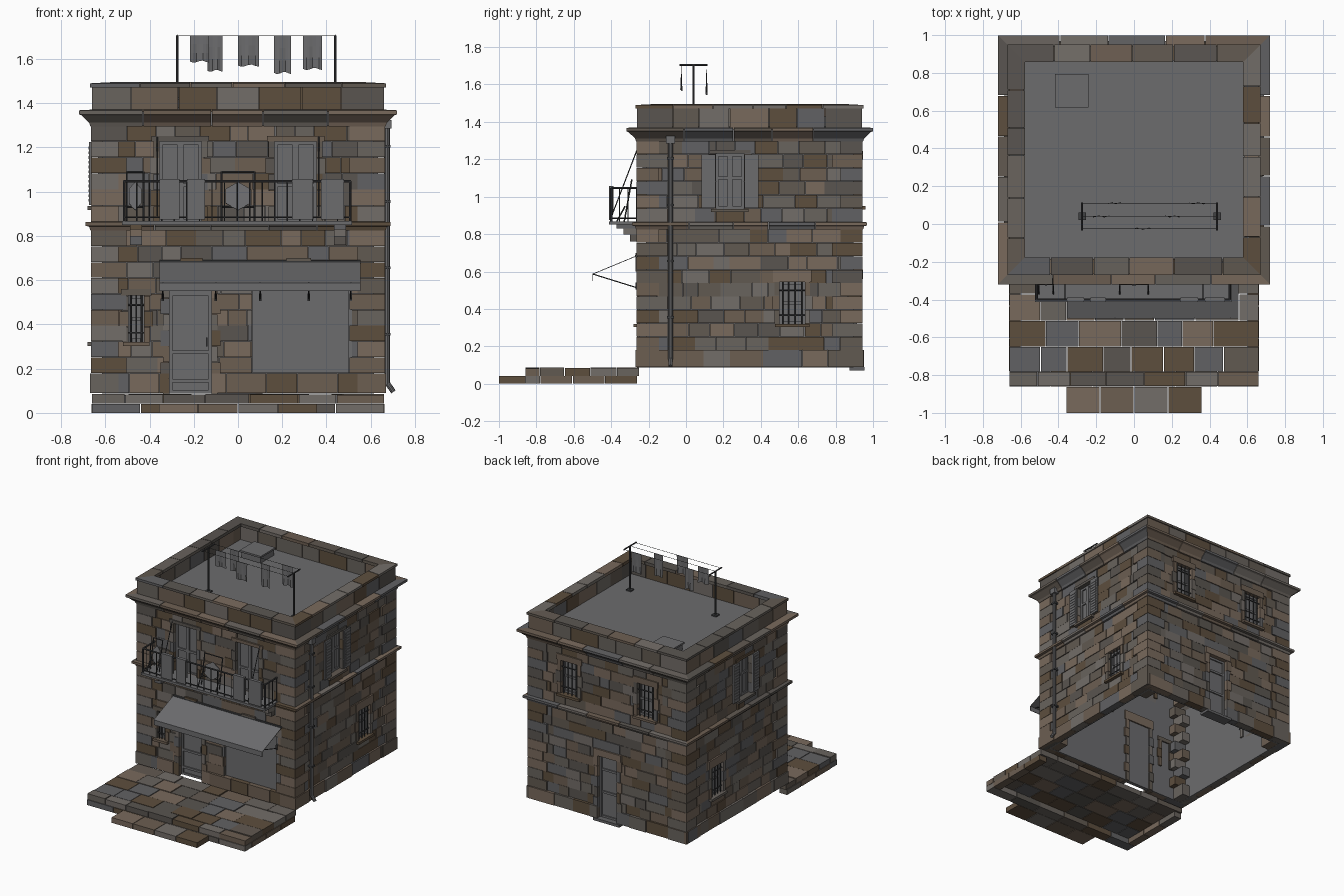
import bpy, bmesh, math, random
from mathutils import Vector, Matrix

if "Cube" in bpy.data.objects:
    bpy.data.objects.remove(bpy.data.objects["Cube"])
random.seed(7)
R = random.uniform
GREY, IRON, STONES = 0, 1, range(2, 10)
COLS = [(.15, .15, .155), (.05, .052, .055), (.15, .112, .083), (.19, .142, .107), (.12, .12, .125),
        (.11, .077, .048), (.14, .125, .11), (.17, .153, .138), (.10, .09, .08), (.12, .10, .082)]
MATS = []
for i, c in enumerate(COLS):
    m = bpy.data.materials.new("grey" if i == 0 else "iron" if i == 1 else "stone_%d" % i)
    m.diffuse_color = (*c, 1)
    m.use_nodes = True
    m.node_tree.nodes["Principled BSDF"].inputs["Base Color"].default_value = m.diffuse_color
    MATS.append(m)
PARTS = {}
HX, Y0, Y1 = .655, -.255, .935          # nominal wall planes
FACE = {"front": lambda u, d, z: Vector((u, Y0 - d, z)), "back": lambda u, d, z: Vector((u, Y1 + d, z)),
        "right": lambda u, d, z: Vector((HX + d, u, z)), "left": lambda u, d, z: Vector((-HX - d, u, z))}


def part(name):
    return PARTS.setdefault(name, bmesh.new())


def stone():
    return random.choice(STONES)


def box(name, a, b, m=GREY):
    a, b = Vector(a), Vector(b)
    s = b - a
    mat = Matrix.Translation((a + b) / 2) @ Matrix.Diagonal((abs(s.x), abs(s.y), abs(s.z), 1))
    r = bmesh.ops.create_cube(part(name), size=1, matrix=mat)
    for f in {f for v in r["verts"] for f in v.link_faces}:
        f.material_index = m


def fbox(name, face, u0, u1, d0, d1, z0, z1, m=GREY):
    box(name, FACE[face](u0, d0, z0), FACE[face](u1, d1, z1), m)


def rod(name, p, q, r, m=IRON, n=8):
    p, q = Vector(p), Vector(q)
    mat = Matrix.Translation((p + q) / 2) @ (q - p).to_track_quat('Z', 'Y').to_matrix().to_4x4()
    res = bmesh.ops.create_cone(part(name), cap_ends=True, segments=n, radius1=r, radius2=r,
                                depth=(q - p).length, matrix=mat)
    for f in {f for v in res["verts"] for f in v.link_faces}:
        f.material_index = m


def cut(q, h):
    u0, u1, a, b = q
    l, r, s, t = h
    if r <= u0 or l >= u1 or t <= a or s >= b:
        return [q]
    m, n = max(u0, l), min(u1, r)
    out = [(u0, m, a, b), (n, u1, a, b), (m, n, a, s), (m, n, t, b)]
    return [o for o in out if o[1] - o[0] > .006 and o[3] - o[2] > .006]


def wall(face, z0, z1, n, holes, wmin=.08, wmax=.17, d=0):
    """Random ashlar courses with the openings left out."""
    ua, ub = (-.65, .65) if face in ("front", "back") else (Y0 + .005, Y1 - .005)
    h = (z1 - z0) / n
    for i in range(n):
        u = ua
        while u < ub - .001:
            v = u + R(wmin, wmax)
            if ub - v < .05:
                v = ub
            cells = [(u, v, z0 + i * h, z0 + i * h + h)]
            for hole in holes:
                cells = [c for q in cells for c in cut(q, hole)]
            m, dd = stone(), d + R(-.004, .004)
            for c in cells:
                fbox(face + "_wall_stones", face, c[0] + .001, c[1] - .001, -.045, dd, c[2] + .001, c[3] - .001, m)
            u = v


def moulding(name, prof, n):
    """Stone band swept round the house, mitred at the corners."""
    bm = part(name)
    for face, F in FACE.items():
        ua, ub = (-HX, HX) if face in ("front", "back") else (Y0, Y1)
        cuts = [ua + (ub - ua) * (k + (R(-.15, .15) if 0 < k < n else 0)) / n for k in range(n + 1)]
        for k in range(n):
            A = [bm.verts.new(F(ua - d if k == 0 else cuts[k] + .002, d, z)) for d, z in prof]
            B = [bm.verts.new(F(ub + d if k == n - 1 else cuts[k + 1] - .002, d, z)) for d, z in prof]
            fs = [bm.faces.new(A), bm.faces.new(B)]
            fs += [bm.faces.new((A[j - 1], A[j], B[j], B[j - 1])) for j in range(len(prof))]
            m = stone()
            for f in fs:
                f.material_index = m


def leaf(name, face, u0, u1, z0, z1, splits=()):
    """Panelled door or shutter leaf."""
    fbox(name, face, u0, u1, -.042, -.032, z0, z1)
    for a, b in ((u0, u0 + .014), (u1 - .014, u1)):
        fbox(name, face, a, b, -.034, -.022, z0, z1)
    for z in (z0 + .008, *splits, z1 - .008):
        fbox(name, face, u0, u1, -.034, -.023, z - .008, z + .008)


def surround(face, h, lint, sill=True, step=.075):
    """Jamb stones, lintel and sill round an opening."""
    u0, u1, z0, z1 = h
    n = max(2, round((z1 - z0) / step))
    for i in range(n):
        a, b = z0 + (z1 - z0) * i / n, z0 + (z1 - z0) * (i + 1) / n
        w = .04 if i % 2 else .028
        for p, q in ((u0 - w, u0), (u1, u1 + w)):
            fbox(face + "_jambs", face, p, q, -.06, .008, a + .001, b - .001, stone())
    fbox(face + "_lintels", face, u0 - .035, u1 + .035, -.06, .01, z1, z1 + lint, stone())
    if sill:
        fbox(face + "_sills", face, u0 - .025, u1 + .025, -.05, .025, z0 - .018, z0, stone())


def barred(face, h):
    u0, u1, z0, z1 = h
    leaf(face + "_barred_windows", face, u0, u1, z0, z1, ((z0 + z1) / 2,))
    n = max(3, round((u1 - u0) / .033))
    for i in range(n):
        u = u0 + (u1 - u0) * (i + .5) / n
        rod(face + "_window_bars", FACE[face](u, -.005, z0), FACE[face](u, -.005, z1), .004)
    for t in (.2, .8):
        z = z0 + (z1 - z0) * t
        rod(face + "_window_bars", FACE[face](u0, -.005, z), FACE[face](u1, -.005, z), .004)


# openings per face: (u0, u1, z0, z1)
DOOR, SHOP, SLIT = (-.31, -.12, .085, .59), (.065, .515, .18, .60), (-.495, -.425, .32, .53)
UP = [(-.355, -.165, .86, 1.228), (.165, .355, .86, 1.228)]
SIDE_UP, SIDE_LOW = (.16, .31, .935, 1.23), (.5, .635, .32, .545)
BDOOR, BWIN = (-.08, .08, .085, .56), [(-.39, -.25, .95, 1.2), (.25, .39, .95, 1.2)]
HOLES = {"front": [DOOR, SHOP, SLIT] + UP, "back": [BDOOR] + BWIN,
         "right": [SIDE_UP, SIDE_LOW], "left": [SIDE_UP, SIDE_LOW]}

# walls: hollow core, stone facing
for face, holes in HOLES.items():
    e = .615 if face in ("front", "back") else None
    fbox("core_walls", face, -e if e else Y0 + .04, e or Y1 - .04, -.05, -.04, .088, 1.36)
    wall(face, .088, .18, 1, holes, .13, .22, .012)
    wall(face, .18, .825, 9, holes)
    wall(face, .865, 1.30, 6, holes)
# corner quoins
for sx in (-1, 1):
    for y, sy in ((Y0, -1), (Y1, 1)):
        rows = [(.088, .18)] + [(.18 + .0717 * i, .2517 + .0717 * i) for i in range(9)]
        rows += [(.865 + .0725 * i, .9375 + .0725 * i) for i in range(6)]
        for i, (a, b) in enumerate(rows):
            p, q = (.15, .11) if i % 2 else (.115, .155)
            o = .014 if i == 0 else .009
            box("corner_quoins", (sx * (HX + o), y + sy * o, a + .001), (sx * (HX - p), y - sy * q, b - .001), stone())
# bands, cornice, parapet, roof
moulding("string_course", [(-.05, .825), (.012, .825), (.018, .842), (.034, .846), (.034, .863), (-.05, .867)], 5)
moulding("cornice", [(-.05, 1.295), (.012, 1.295), (.018, 1.312), (.052, 1.345), (.064, 1.35), (.064, 1.368), (-.05, 1.374)], 5)
moulding("parapet", [(-.07, 1.36), (.006, 1.36), (.006, 1.472), (-.07, 1.472)], 7)
moulding("parapet_coping", [(-.078, 1.472), (.014, 1.472), (.014, 1.49), (-.078, 1.495)], 6)
box("roof", (-.6, -.2, 1.35), (.6, .88, 1.37))
box("roof_hatch", (-.41, .625, 1.37), (-.25, .785, 1.415))
box("roof_hatch", (-.418, .617, 1.415), (-.242, .793, 1.428))

# side and back openings
for face in ("right", "left"):
    surround(face, SIDE_LOW, .062)
    barred(face, SIDE_LOW)
    surround(face, SIDE_UP, .02)
    leaf(face + "_upper_window", face, .16, .235, .935, 1.23, (1.1,))
    leaf(face + "_upper_window", face, .235, .31, .935, 1.23, (1.1,))
    for a, b in ((.082, .157), (.313, .388)):
        fbox(face + "_shutters", face, a, b, .006, .018, .94, 1.225)
        for i in range(12):
            z = .955 + i * .0215
            fbox(face + "_shutters", face, a + .01, b - .01, .016, .021, z, z + .012)
for h in BWIN:
    surround("back", h, .045)
    barred("back", h)
surround("back", BDOOR, .05, False)
leaf("back_door", "back", -.08, .08, .088, .56, (.28, .45))
fbox("back_door_step", "back", -.11, .11, -.06, .02, .07, .09, stone())

# front openings
surround("front", DOOR, .07, False)
leaf("front_door", "front", -.31, -.12, .088, .545, (.145, .275))
leaf("front_door", "front", -.31, -.12, .545, .59)
fbox("front_door", "front", -.145, -.138, -.024, -.012, .3, .34, IRON)
fbox("shop_window", "front", .065, .515, -.045, -.02, .18, .60)
fbox("shop_window", "front", .5, .515, -.02, -.004, .18, .60)
fbox("front_lintels", "front", .03, .55, -.06, .01, .60, .66, stone())
for a, b in ((-.26, -.16), (.22, .33)):
    fbox("keystones", "front", a, b, -.05, .016, .60, .70, stone())
surround("front", SLIT, .03)
barred("front", SLIT)
for h in UP:
    surround("front", h, .024, False)
    c = (h[0] + h[1]) / 2
    leaf("balcony_doors", "front", h[0], c, .86, 1.228, (1.03,))
    leaf("balcony_doors", "front", c, h[1], .86, 1.228, (1.03,))

# awning: sloped sheet, valance and arms
bm = part("awning")
sec = [(-.265, .685), (-.5, .588), (-.5, .55), (-.497, .55), (-.497, .585), (-.265, .681)]
A, B = [[bm.verts.new((x, y, z)) for y, z in sec] for x in (-.355, .553)]
for j in range(6):
    bm.faces.new((A[j - 1], A[j], B[j], B[j - 1]))
bm.faces.new(A)
bm.faces.new(B)
rod("awning_bar", (-.355, -.265, .683), (.553, -.265, .683), .008)
for x in (-.34, -.1, .1, .32, .51):
    rod("awning_arms", (x, -.262, .513), (x, -.5, .587), .003)
    box("awning_arms", (x - .006, -.27, .505), (x + .006, -.25, .54), IRON)

# balcony: slab, stepped corbels, railing
box("balcony_slab", (-.525, -.412, .85), (.515, -.25, .868))
for x in (-.462, .462):
    for y, z in ((-.372, .83), (-.335, .797), (-.3, .76)):
        box("balcony_corbels", (x - .027, y, z), (x + .027, -.25, .85), stone())
for z, r in ((1.047, .006), (.885, .004)):
    for p, q in (((-.515, -.4), (.507, -.4)), ((-.515, -.4), (-.515, -.26)), ((.507, -.4), (.507, -.26))):
        rod("balcony_railing", (*p, z), (*q, z), r)
for i in range(19):
    x = -.515 + 1.022 * i / 18
    rod("balcony_railing", (x, -.4, .868), (x, -.4, 1.047), .006 if i in (0, 18) else .003)
for x in (-.515, .507):
    for y in (-.355, -.31, -.265):
        rod("balcony_railing", (x, y, .868), (x, y, 1.047), .003)
for x in (-.365, .365):
    rod("balcony_stays", (x, -.4, .89), (x, -.262, 1.25), .003)
# hanging cloths on the railing
for a, b in ((-.355, -.265), (-.23, -.15), (.245, .34), (.375, .48)):
    box("railing_cloths", (a, -.412, .875), (b, -.406, 1.055))
    box("railing_cloths", (a, -.394, .92), (b, -.388, 1.055))
    box("railing_cloths", (a, -.412, 1.052), (b, -.388, 1.058))
# balcony chairs: wire frame with a six-sided back
for cx, w in ((0, .075), (-.465, .038)):
    for s in (-1, 1):
        rod("balcony_chairs", (cx + s * w, -.33, .868), (cx + s * w, -.29, 1.09), .004)
        rod("balcony_chairs", (cx + s * w, -.37, .868), (cx + s * w, -.325, .95), .004)
    rod("balcony_chairs", (cx - w, -.29, 1.09), (cx + w, -.29, 1.09), .004)
    rod("balcony_chairs", (cx - w, -.318, .93), (cx + w, -.318, .93), .004)
    M = Matrix.Translation((cx, -.31, .98)) @ Matrix.Diagonal((w / .075, 1, 1, 1)) @ Matrix.Rotation(math.radians(80), 4, 'X')
    bmesh.ops.create_cone(part("balcony_chairs"), cap_ends=True, segments=6, radius1=.065, radius2=.065, depth=.008, matrix=M)

# drainpipe
rod("drainpipe", (.675, -.083, .13), (.675, -.083, 1.31), .013, GREY, 10)
rod("drainpipe", (.675, -.083, .135), (.703, -.083, .095), .012, GREY, 10)
box("drainpipe", (.655, -.108, 1.285), (.695, -.058, 1.325))
for z in (.35, .65, .95, 1.2):
    box("drainpipe", (.65, -.102, z), (.69, -.064, z + .012), IRON)

# roof washing line
for x in (-.275, .44):
    rod("line_posts", (x, .04, 1.37), (x, .04, 1.705), .006)
    rod("line_posts", (x, -.035, 1.705), (x, .115, 1.705), .005)
    box("line_posts", (x - .02, .02, 1.37), (x + .02, .06, 1.38), IRON)
for y in (-.025, .04, .11):
    rod("washing_lines", (-.275, y, 1.705), (.44, y, 1.705), .0015, IRON, 5)
bm = part("washing")
for a, b, y, z in ((-.217, -.13, .04, 1.588), (-.138, -.07, .11, 1.547), (0, .095, -.025, 1.57),
                   (.163, .24, .04, 1.537), (.295, .38, .11, 1.555)):
    g = [[bm.verts.new((a + (b - a) * i / 6, y + .006 * j / 3 * math.sin(i * 1.6 + a * 9),
          1.707 + (z - 1.707) * j / 3 - (.005 * math.sin(i * 1.3) if j == 3 else 0))) for j in range(4)] for i in range(7)]
    for i in range(6):
        for j in range(3):
            bm.faces.new((g[i][j], g[i + 1][j], g[i + 1][j + 1], g[i][j + 1]))

# front terrace: pavers on a rim course, plus step
for y0, y1 in ((-.86, -.782), (-.782, -.65), (-.65, -.512), (-.512, -.37), (-.37, -.25)):
    x = -.662
    while x < .66:
        v = x + R(.13, .24)
        v = .662 if .662 - v < .09 else v
        box("terrace_pavers", (x + .002, y0 + .002, .042), (v - .002, y1 - .002, .083 + R(-.003, .003)), stone())
        x = v
for i in range(6):
    x = -.662 + i * .2207
    box("terrace_rim", (x + .002, -.86, 0), (x + .2187, -.78, .04), stone())
for s in (-1, 1):
    for i in range(3):
        y = -.78 + i * .173
        box("terrace_rim", (s * .662, y + .002, 0), (s * .6, y + .171, .04), stone())
for i in range(4):
    box("terrace_step", (-.36 + .18 * i + .002, -1, 0), (-.18 + .18 * i - .002, -.862, .04), stone())

# turn the collected parts into objects
for name, bm in PARTS.items():
    if name != "washing":
        bmesh.ops.recalc_face_normals(bm, faces=bm.faces)
    me = bpy.data.meshes.new(name)
    bm.to_mesh(me)
    bm.free()
    for m in MATS:
        me.materials.append(m)
    bpy.context.scene.collection.objects.link(bpy.data.objects.new(name, me))
